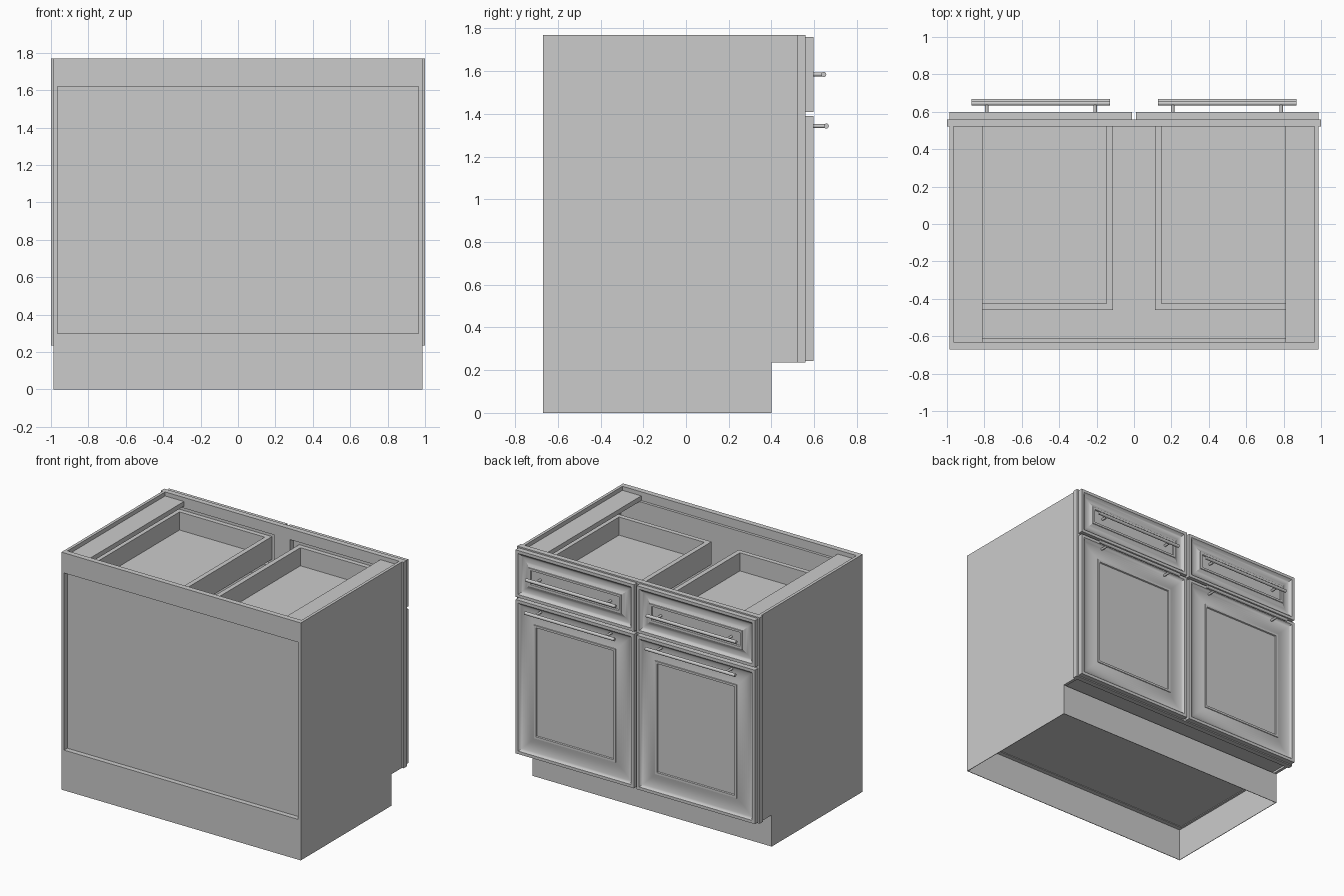
import bpy, bmesh, math
from mathutils import Vector

cube = bpy.data.objects.get("Cube")
if cube:
    bpy.data.objects.remove(cube, do_unlink=True)

GREY = (0.6, 0.6, 0.6, 1)
mat = bpy.data.materials.new("plain grey")
mat.use_nodes = True
mat.diffuse_color = GREY
mat.node_tree.nodes["Principled BSDF"].inputs["Base Color"].default_value = GREY


def finish(name, bm, smooth=False):
    bmesh.ops.recalc_face_normals(bm, faces=bm.faces)
    mesh = bpy.data.meshes.new(name)
    bm.to_mesh(mesh)
    bm.free()
    mesh.materials.append(mat)
    obj = bpy.data.objects.new(name, mesh)
    bpy.context.collection.objects.link(obj)
    if smooth:
        bpy.ops.object.select_all(action='DESELECT')
        obj.select_set(True)
        bpy.context.view_layer.objects.active = obj
        bpy.ops.object.shade_smooth_by_angle(angle=math.radians(25))
    return obj


def add_box(bm, x, y, z):
    verts = bmesh.ops.create_cube(bm, size=1)["verts"]
    for v in verts:
        v.co = Vector([(a + b) / 2 + c * (b - a) for (a, b), c in zip((x, y, z), v.co)])


def boxes(name, parts):
    bm = bmesh.new()
    for spans in parts:
        add_box(bm, *spans)
    return finish(name, bm)


def box(name, *spans):
    return boxes(name, [spans])


def mirrored(span, side):
    return tuple(sorted(side * v for v in span))


def prism_x(name, outline, x):
    """Side outline (y, z) extruded along x."""
    bm = bmesh.new()
    face = bm.faces.new([bm.verts.new((x[0], y, z)) for y, z in outline])
    new = bmesh.ops.extrude_face_region(bm, geom=[face])["geom"]
    bmesh.ops.translate(bm, vec=(x[1] - x[0], 0, 0),
                        verts=[g for g in new if isinstance(g, bmesh.types.BMVert)])
    return finish(name, bm)


def moulded_panel(name, x, z, y, profile):
    """Concentric rectangles following an (inset, height) profile."""
    bm = bmesh.new()
    rings = []
    for d, h in profile:
        corners = ((x[0] + d, z[0] + d), (x[1] - d, z[0] + d),
                   (x[1] - d, z[1] - d), (x[0] + d, z[1] - d))
        rings.append([bm.verts.new((cx, y + h, cz)) for cx, cz in corners])
    for a, b in zip(rings, rings[1:]):
        for i in range(4):
            j = (i + 1) % 4
            bm.faces.new((a[i], a[j], b[j], b[i]))
    bm.faces.new(rings[0])
    bm.faces.new(rings[-1])
    return finish(name, bm, True)


def add_rod(bm, start, end, radius):
    a, b = Vector(start), Vector(end)
    verts = bmesh.ops.create_cone(bm, cap_ends=True, segments=16, radius1=radius,
                                  radius2=radius, depth=(b - a).length)["verts"]
    turn = (b - a).to_track_quat('Z', 'Y')
    for v in verts:
        v.co = turn @ v.co + (a + b) / 2


def handle(name, centre, y_base, y_bar, z):
    bm = bmesh.new()
    add_rod(bm, (centre - 0.37, y_bar, z), (centre + 0.37, y_bar, z), 0.012)
    for dx in (-0.29, 0.29):
        add_rod(bm, (centre + dx, y_base, z), (centre + dx, y_bar, z), 0.009)
    return finish(name, bm, True)


# Main levels
TOP, KICK, BACK, FRONT = 1.77, 0.235, -0.67, 0.52
INNER, OUTER = 0.965, 0.987
inside = (-INNER, INNER)
base_width = (-0.985, 0.985)

# Carcass
side_outline = [(BACK, 0), (0.4, 0), (0.4, KICK), (FRONT, KICK), (FRONT, TOP), (BACK, TOP)]
base_parts = [
    prism_x("left_side_panel", side_outline, (INNER, OUTER)),
    prism_x("right_side_panel", side_outline, (-OUTER, -INNER)),
    box("back_bottom_rail", base_width, (BACK, -0.63), (0, 0.3)),
    box("toe_kick", base_width, (0.375, 0.4), (0, KICK)),
]
box("back_top_rail", inside, (BACK, -0.63), (1.62, TOP))
box("back_panel", inside, (-0.632, -0.61), (0.25, 1.705))
box("bottom_panel", inside, (-0.63, FRONT), (0.25, 0.285))

# Hollow the base down to a thin skirt
cutter = box("base_cutter", (-0.983, 0.983), (-0.666, 0.396), (-0.1, 0.245))
cutter.hide_render = True
for part in base_parts:
    bpy.context.view_layer.objects.active = part
    hollow = part.modifiers.new("hollow", 'BOOLEAN')
    hollow.operation = 'DIFFERENCE'
    hollow.solver = 'EXACT'
    hollow.object = cutter
    bpy.ops.object.modifier_apply(modifier=hollow.name)
bpy.data.objects.remove(cutter, do_unlink=True)

# Face frame
frame_y = (FRONT, 0.56)
boxes("face_frame", [
    ((0.925, 1), frame_y, (KICK, TOP)),
    ((-1, -0.925), frame_y, (KICK, TOP)),
    ((-0.925, 0.925), frame_y, (1.69, TOP)),
    ((-0.925, 0.925), frame_y, (1.36, 1.45)),
    ((-0.925, 0.925), frame_y, (KICK, 0.3)),
    ((-0.065, 0.065), frame_y, (0.3, 1.36)),
    ((-0.065, 0.065), frame_y, (1.45, 1.69)),
])


def moulding(border):
    """Square lip, hollow cove, bead and flat raised centre."""
    lip = [(0, 0), (0, 0.038), (0.022, 0.038), (0.026, 0.033)]
    start, width = 0.026, border - 0.056
    cove = []
    for i in range(1, 9):
        t = i / 8
        cove.append((start + width * t, 0.033 - 0.015 * math.sin(math.pi * t ** 0.8)))
    bead = [(border - 0.028, 0.037), (border - 0.012, 0.037), (border - 0.008, 0.029), (border, 0.029)]
    return lip + cove + bead


for side, label in ((1, "left"), (-1, "right")):
    # Top stretcher
    box(label + "_top_stretcher", mirrored((0.81, INNER), side), (-0.63, FRONT), (1.705, 1.74))

    # Drawer box
    y, z, t = (-0.46, 0.56), (1.48, 1.65), 0.035
    x = (0.112, 0.885)
    walls = [
        ((x[0], x[0] + t), y, z),
        ((x[1] - t, x[1]), y, z),
        ((x[0] + t, x[1] - t), (y[0], y[0] + t), z),
        ((x[0] + t, x[1] - t), (y[1] - t, y[1]), z),
        ((x[0] + t, x[1] - t), (y[0] + t, y[1] - t), (1.485, 1.515)),
    ]
    boxes(label + "_drawer_box", [(mirrored(wx, side), wy, wz) for wx, wy, wz in walls])

    # Fronts and pulls
    face_x = mirrored((0.011, 0.987), side)
    moulded_panel(label + "_drawer_front", face_x, (1.41, 1.76), 0.56, moulding(0.135))
    moulded_panel(label + "_door", face_x, (0.243, 1.39), 0.56, moulding(0.18))
    handle(label + "_drawer_handle", side * 0.4975, 0.58, 0.645, 1.585)
    handle(label + "_door_handle", side * 0.4975, 0.575, 0.657, 1.343)
